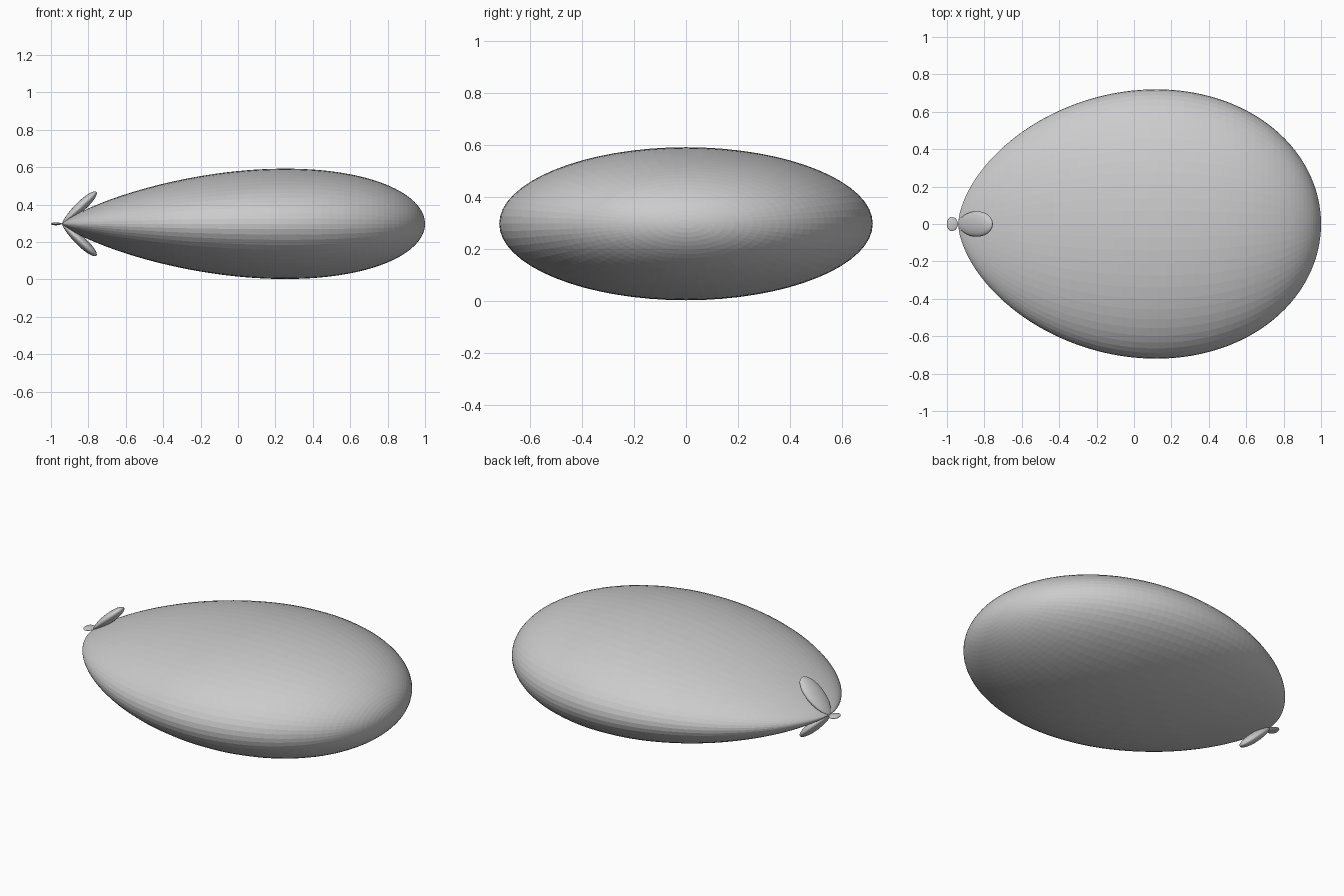
import bpy, bmesh, math
from mathutils import Matrix, Vector

if "Cube" in bpy.data.objects:
    bpy.data.objects.remove(bpy.data.objects["Cube"])


def teardrop(name, length, half_w, half_t, pw, pt, base, angle, segs, rings):
    """Flattened teardrop: pointed end at `base`, axis tilted up by `angle` in XZ."""
    def swell(u, p):
        u0 = (p - 0.5) / (p + 0.5)
        peak = (1 + u0) ** p * (1 - u0) ** 0.5
        return (1 + u) ** p * (1 - u) ** 0.5 / peak

    bm = bmesh.new()
    tip = bm.verts.new((0, 0, 0))
    end = bm.verts.new((length, 0, 0))
    loops = []
    for i in range(1, rings):
        u = -math.cos(math.pi * i / rings)
        w, t = half_w * swell(u, pw), half_t * swell(u, pt)
        loops.append([bm.verts.new((length * (1 + u) / 2,
                                    w * math.cos(2 * math.pi * j / segs),
                                    t * math.sin(2 * math.pi * j / segs)))
                      for j in range(segs)])
    for j in range(segs):
        k = (j + 1) % segs
        bm.faces.new((tip, loops[0][k], loops[0][j]))
        bm.faces.new((end, loops[-1][j], loops[-1][k]))
        for a, b in zip(loops, loops[1:]):
            bm.faces.new((a[j], a[k], b[k], b[j]))
    bmesh.ops.recalc_face_normals(bm, faces=bm.faces)
    bm.transform(Matrix.Translation(Vector(base)) @ Matrix.Rotation(-angle, 4, 'Y'))
    mesh = bpy.data.meshes.new(name)
    bm.to_mesh(mesh)
    bm.free()
    obj = bpy.data.objects.new(name, mesh)
    bpy.context.collection.objects.link(obj)
    return obj


joint = (-0.94, 0, 0.297)

# Main body
teardrop("body", 1.94, 0.72, 0.295, 0.6, 0.8, joint, 0, 64, 64)

# Two small leaves spreading above and below the pointed end
for name, side in (("upper_leaf", 1), ("lower_leaf", -1)):
    teardrop(name, 0.25, 0.068, 0.027, 0.6, 0.7, joint, side * math.radians(43), 32, 24)

# Tiny flat stem tab pointing away from the body
teardrop("stem_tab", 0.06, 0.038, 0.008, 0.6, 0.7, joint, math.pi, 32, 24)
